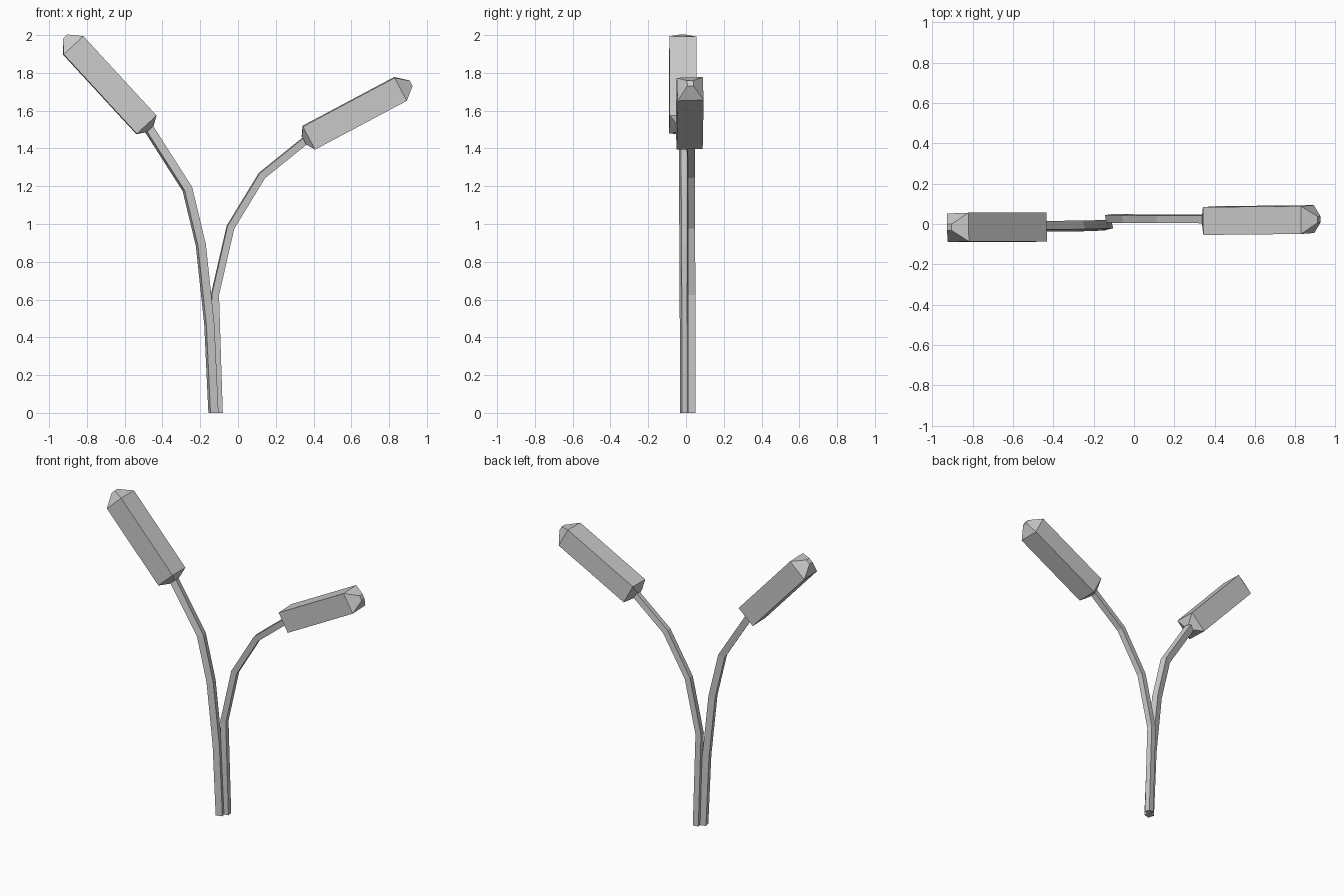
import bpy, bmesh
from math import sin, cos, pi, radians
from mathutils import Vector

if "Cube" in bpy.data.objects:
    bpy.data.objects.remove(bpy.data.objects["Cube"])

Y = Vector((0, 1, 0))


def loft(name, sections, twist):
    """Square rings (centre, in-plane side vector, half width, side stretch) skinned into a closed tube."""
    bm = bmesh.new()
    rings = []
    for centre, side, half, stretch in sections:
        r = half * 2 ** 0.5
        ring = []
        for i in range(4):
            a = pi / 4 + i * pi / 2 + twist
            ring.append(bm.verts.new(centre + side * (r * stretch * cos(a)) + Y * (r * sin(a))))
        rings.append(ring)
    for a, b in zip(rings, rings[1:]):
        for i in range(4):
            j = (i + 1) % 4
            bm.faces.new((a[i], a[j], b[j], b[i]))
    bm.faces.new(rings[0])
    bm.faces.new(rings[-1])
    bmesh.ops.recalc_face_normals(bm, faces=bm.faces)
    mesh = bpy.data.meshes.new(name)
    bm.to_mesh(mesh)
    bm.free()
    bpy.context.collection.objects.link(bpy.data.objects.new(name, mesh))


def stem(name, path, half, twist):
    """Bent square stem with mitred joints and a level foot."""
    pts = [Vector(p) for p in path]
    dirs = [(b - a).normalized() for a, b in zip(pts, pts[1:])]
    sections = []
    for i, p in enumerate(pts):
        before, after = dirs[max(i - 1, 0)], dirs[min(i, len(dirs) - 1)]
        d = (before + after).normalized()
        side = Vector((1, 0, 0)) if i == 0 else Y.cross(d).normalized()
        sections.append((p, side, half, 1 / max(d.dot(after), 0.5)))
    loft(name, sections, radians(twist))


def seed_head(name, base, top, half, twist):
    """Square seed head with a shallow tapered bottom and a blunt tip."""
    base, top = Vector(base), Vector(top)
    d = (top - base).normalized()
    side = Y.cross(d).normalized()
    rings = [(base - d * 0.03, 0.024), (base, half), (top, half), (top + d * 0.064, 0.016)]
    loft(name, [(c, side, h, 1) for c, h in rings], radians(twist))


# Left stalk
stem("left_stem", [(-0.13, -0.005, 0), (-0.152, -0.006, 0.47), (-0.197, -0.008, 0.89),
                   (-0.268, -0.01, 1.185), (-0.485, -0.012, 1.525)], 0.022, 15)
seed_head("left_seed_head", (-0.485, -0.017, 1.525), (-0.872, -0.017, 1.945), 0.071, 1.5)

# Right stalk
stem("right_stem", [(-0.102, 0.028, 0), (-0.122, 0.028, 0.625), (-0.04, 0.027, 0.983),
                    (0.127, 0.026, 1.257), (0.375, 0.025, 1.457)], 0.019, 8)
seed_head("right_seed_head", (0.375, 0.017, 1.457), (0.86, 0.022, 1.715), 0.069, 2)
